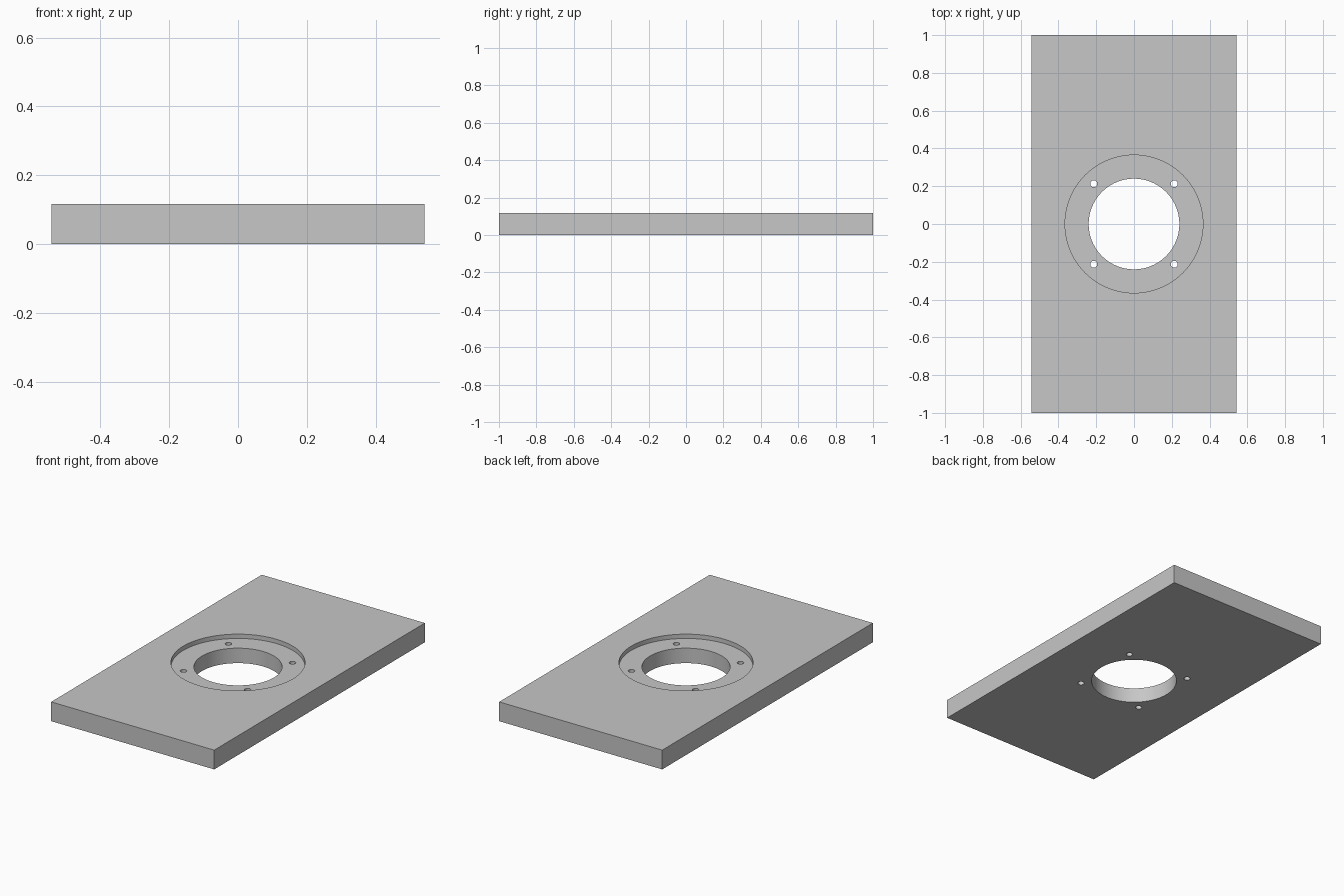
import bpy
import math

cube = bpy.data.objects.get("Cube")
if cube:
    bpy.data.objects.remove(cube, do_unlink=True)

WIDTH, LENGTH, HEIGHT = 1.084, 2.0, 0.116
RECESS_R, RECESS_DEPTH = 0.365, 0.026
BORE_R = 0.24
SCREW_R, SCREW_OFFSET = 0.018, 0.213

# Plain grey material
grey = bpy.data.materials.new("plain_grey")
grey.use_nodes = True
colour = (0.57, 0.57, 0.57, 1)
grey.diffuse_color = colour
grey.node_tree.nodes["Principled BSDF"].inputs["Base Color"].default_value = colour

# Rectangular plate
bpy.ops.mesh.primitive_cube_add(size=1, location=(0, 0, HEIGHT / 2))
plate = bpy.context.object
plate.name = "plate"
plate.scale = (WIDTH, LENGTH, HEIGHT)
bpy.ops.object.transform_apply(location=True, rotation=False, scale=True)
plate.data.materials.append(grey)


def cut_hole(name, radius, bottom, x=0, y=0, sides=96):
    """Cut a round hole down from above the plate to the given height."""
    top = HEIGHT + 0.1
    bpy.ops.mesh.primitive_cylinder_add(
        vertices=sides, radius=radius, depth=top - bottom,
        location=(x, y, (top + bottom) / 2))
    cutter = bpy.context.object
    cutter.name = name
    cutter.data.materials.append(grey)
    cutter.hide_render = True
    mod = plate.modifiers.new(name, "BOOLEAN")
    mod.operation = "DIFFERENCE"
    mod.solver = "EXACT"
    mod.object = cutter
    bpy.context.view_layer.objects.active = plate
    bpy.ops.object.modifier_apply(modifier=mod.name)
    bpy.data.objects.remove(cutter, do_unlink=True)


# Shallow round recess, central bore and four screw holes
cut_hole("recess_cutter", RECESS_R, HEIGHT - RECESS_DEPTH)
cut_hole("bore_cutter", BORE_R, -0.1)
for sx in (-1, 1):
    for sy in (-1, 1):
        cut_hole("screw_hole_cutter", SCREW_R, -0.1,
                 sx * SCREW_OFFSET, sy * SCREW_OFFSET, 32)

# Smooth hole walls, sharp edges
bpy.ops.object.select_all(action="DESELECT")
plate.select_set(True)
bpy.context.view_layer.objects.active = plate
bpy.ops.object.shade_smooth_by_angle(angle=math.radians(30))
